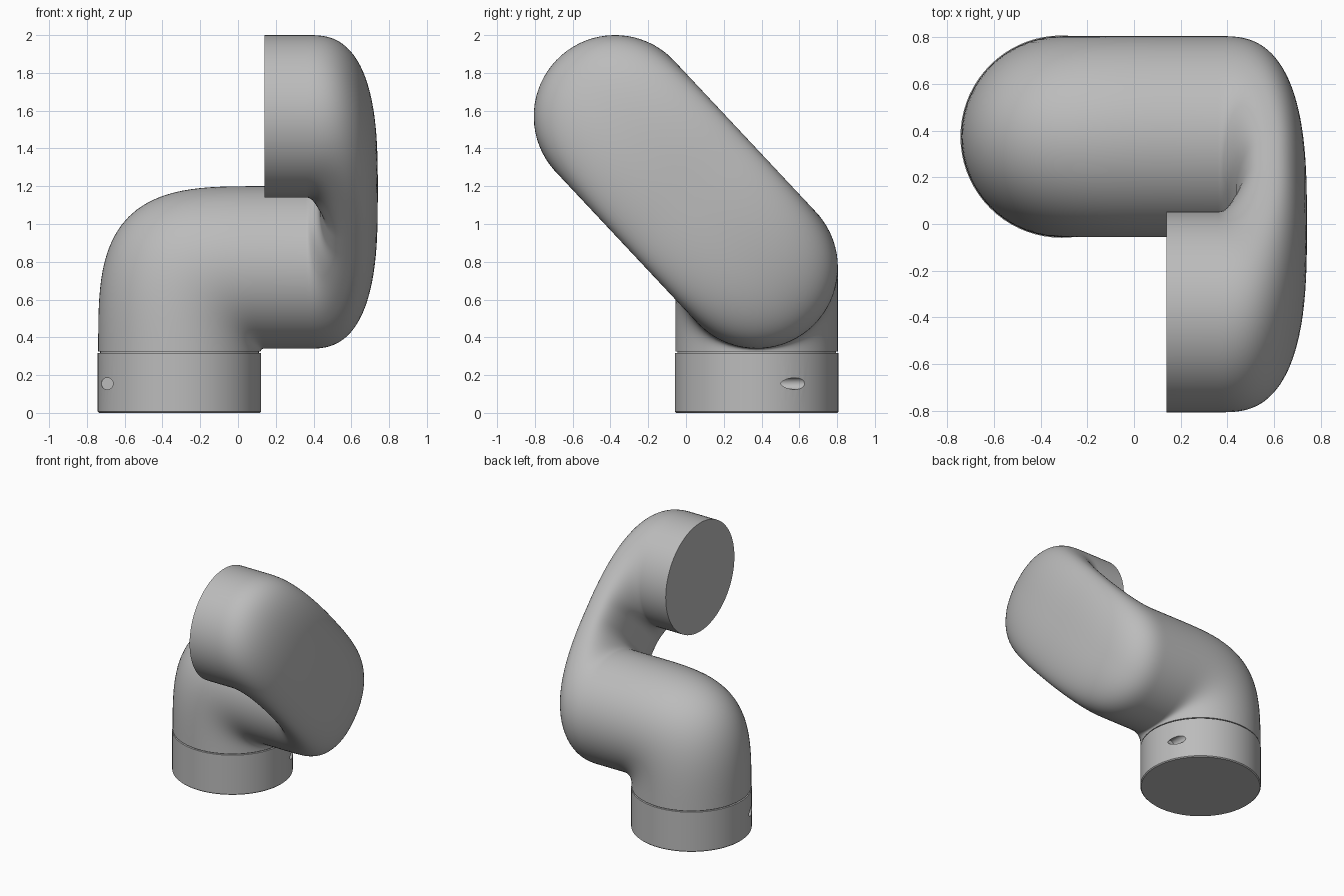
import bpy, bmesh, math
from mathutils import Vector

cube = bpy.data.objects.get("Cube")
if cube:
    bpy.data.objects.remove(cube, do_unlink=True)

SEGS, STEPS = 72, 30
R = 0.43                              # tube radius
BASE = Vector((-0.31, 0.374, 0))      # axis of the upright tube
LOW = Vector((0, 0.374, 0.77))        # axis of the lower cross tube
HIGH = Vector((0, -0.376, 1.57))      # axis of the upper cross tube
X, Y, Z = Vector((1, 0, 0)), Vector((0, 1, 0)), Vector((0, 0, 1))

grey = bpy.data.materials.new("plain grey")
grey.use_nodes = True
grey.diffuse_color = (0.5, 0.5, 0.5, 1)
grey.node_tree.nodes["Principled BSDF"].inputs["Base Color"].default_value = (0.5, 0.5, 0.5, 1)


def spow(v, e):
    return math.copysign(abs(v) ** e, v)


def loft(name, rings):
    """Skin a list of point rings and cap both ends."""
    bm = bmesh.new()
    vs = [[bm.verts.new(p) for p in ring] for ring in rings]
    for a, b in zip(vs, vs[1:]):
        for i in range(SEGS):
            j = (i + 1) % SEGS
            bm.faces.new((a[i], a[j], b[j], b[i]))
    bm.faces.new(vs[0])
    bm.faces.new(vs[-1])
    bmesh.ops.recalc_face_normals(bm, faces=bm.faces)
    mesh = bpy.data.meshes.new(name)
    bm.to_mesh(mesh)
    bm.free()
    mesh.materials.append(grey)
    obj = bpy.data.objects.new(name, mesh)
    bpy.context.collection.objects.link(obj)
    return obj


def elbow(pivot, out, ahead, side, a, b, inner, corner, end_power, roll=0):
    """Rings fanned around a pivot; the outer edge follows a squarish ellipse."""
    rings = []
    for k in range(STEPS + 1):
        t = math.pi / 2 * k / STEPS
        th = math.atan2(b * math.sin(t), a * math.cos(t))
        c, s = abs(math.cos(th)), math.sin(th)
        reach = ((c / a) ** corner + (s / b) ** corner) ** (-1 / corner)
        ray = out * c + ahead * s
        mid, half = (reach + inner) / 2, (reach - inner) / 2
        e = 2 / (2 + (end_power - 2) * math.sin(t) ** 2)
        ring = []
        for i in range(SEGS):
            f = math.tau * i / SEGS - roll
            ring.append(pivot + ray * (mid + half * spow(math.cos(f), e))
                        + side * (R * spow(math.sin(f), e)))
        rings.append(ring)
    return rings


def finish(obj):
    bpy.ops.object.select_all(action='DESELECT')
    obj.select_set(True)
    bpy.context.view_layer.objects.active = obj
    bpy.ops.object.shade_smooth_by_angle(angle=math.radians(35))


# Lower elbow: upright tube turning sideways
gap = 0.015
size = 2 * R + gap
lower = elbow(Vector((BASE.x + R + gap, BASE.y, LOW.z - R - gap)),
              -X, Z, Y, size, size, gap, 3.4, 2)

# Upper elbow: cross tube turning into the flattened link
along = (HIGH - LOW).normalized()
fillet, turn_x, outer_x = 0.07, 0.36, 0.74
roll = math.atan2(-along.y, -along.z)
side = Y * math.cos(roll) - Z * math.sin(roll)
upper = elbow(LOW + along * (R + fillet) + X * turn_x, -along, X, side,
              2 * R + fillet, outer_x - turn_x, fillet, 2.6, 2.6, roll)

# The other half of the link mirrors the first, ending in a short open-facing tube
middle = (LOW + HIGH) / 2
mirrored = [[p - along * (2 * (p - middle).dot(along)) for p in ring]
            for ring in reversed(upper)]
end_face = [Vector((0.14, p.y, p.z)) for p in mirrored[-1]]
arm = loft("bent_arm", lower + upper + mirrored + [end_face])
finish(arm)

# Base collar with a bevelled foot and a seam groove on top
profile = [(0.426, 0), (0.433, 0.007), (0.433, 0.317), (0.42, 0.318), (0.42, 0.332)]
collar = loft("base_collar", [
    [BASE + Vector((r * math.cos(math.tau * i / SEGS), r * math.sin(math.tau * i / SEGS), z))
     for i in range(SEGS)] for r, z in profile])

# Two opposite drilled pockets in the collar
for sign in (-1, 1):
    bpy.ops.mesh.primitive_cylinder_add(
        vertices=32, radius=0.031, depth=0.4, rotation=(math.pi / 2, 0, 0),
        location=BASE + Vector((sign * 0.382, sign * 0.32, 0.155)))
    cutter = bpy.context.object
    cutter.name = "pocket_cutter"
    cutter.hide_render = True
    cutter.data.materials.append(grey)
    bpy.context.view_layer.objects.active = collar
    mod = collar.modifiers.new("pocket", 'BOOLEAN')
    mod.operation = 'DIFFERENCE'
    mod.solver = 'EXACT'
    mod.object = cutter
    bpy.ops.object.modifier_apply(modifier=mod.name)
    bpy.data.objects.remove(cutter, do_unlink=True)
finish(collar)
